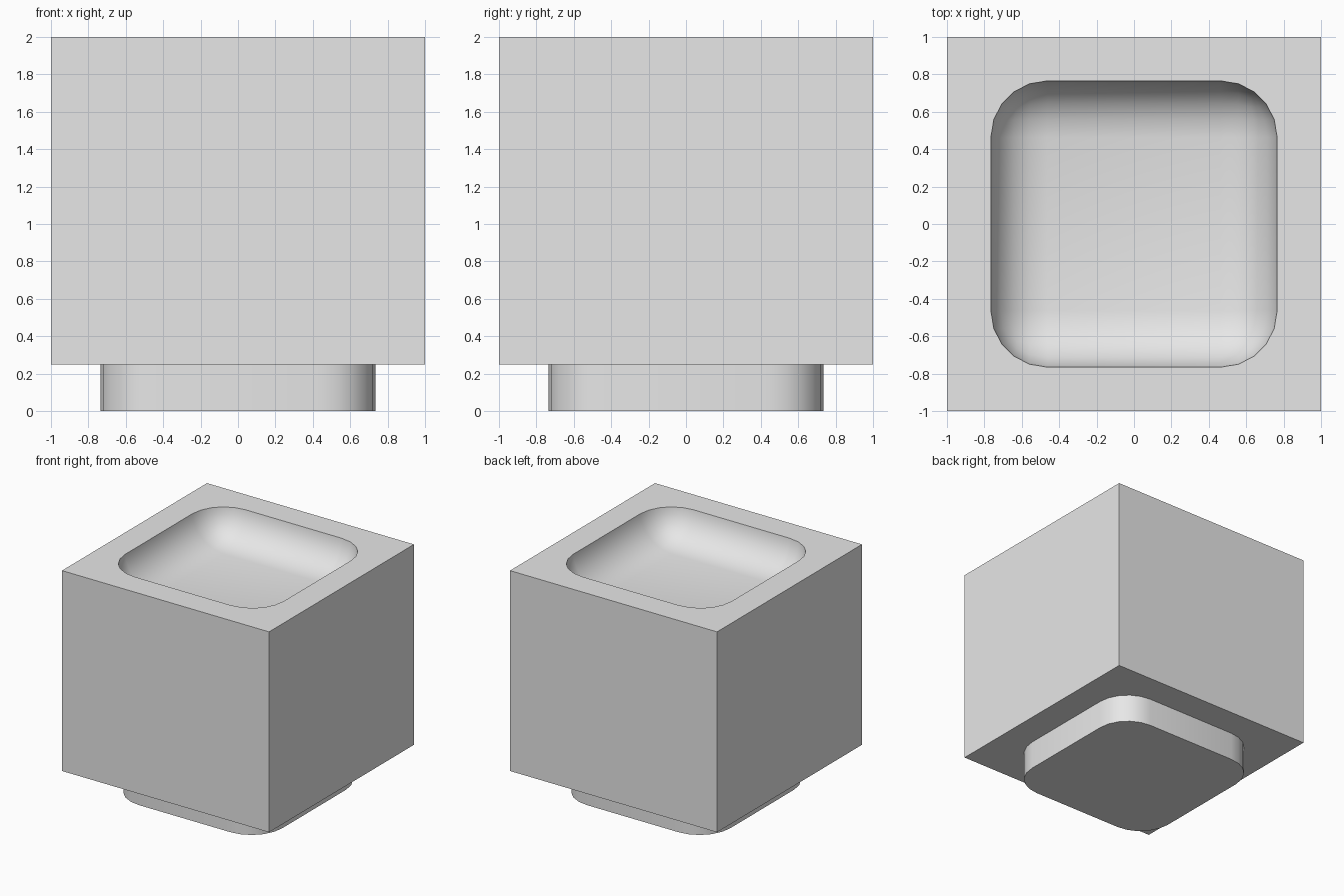
import bpy, bmesh, math
from mathutils import Matrix

default = bpy.data.objects.get("Cube")
if default:
    bpy.data.objects.remove(default, do_unlink=True)

# Single plain grey
grey = bpy.data.materials.new("light_grey")
grey.use_nodes = True
COLOUR = (0.8, 0.8, 0.8, 1)
grey.diffuse_color = COLOUR
grey.node_tree.nodes["Principled BSDF"].inputs["Base Color"].default_value = COLOUR


def make_box(name, half, bottom, top, radius=0, upright_only=False):
    """Square box, with either its upright edges or all its edges rounded."""
    bm = bmesh.new()
    size = (2 * half, 2 * half, top - bottom)
    bmesh.ops.create_cube(bm, size=1, matrix=Matrix.Diagonal((*size, 1)))
    bmesh.ops.translate(bm, verts=bm.verts, vec=(0, 0, (bottom + top) / 2))
    if radius:
        edges = [e for e in bm.edges if not upright_only
                 or abs(e.verts[0].co.z - e.verts[1].co.z) > 0.01]
        bmesh.ops.bevel(bm, geom=edges, offset=radius, segments=5,
                        profile=0.5, affect='EDGES')
    mesh = bpy.data.meshes.new(name)
    bm.to_mesh(mesh)
    bm.free()
    mesh.materials.append(grey)
    obj = bpy.data.objects.new(name, mesh)
    bpy.context.collection.objects.link(obj)
    return obj


def activate(obj):
    bpy.ops.object.select_all(action='DESELECT')
    obj.select_set(True)
    bpy.context.view_layer.objects.active = obj


# Main block, foot plinth and the rounded form that hollows the top
block = make_box("block", 1.0, 0.25, 2.0)
foot = make_box("foot", 0.735, 0.0, 0.28, 0.295, upright_only=True)
cutter = make_box("basin_cutter", 0.772, 1.73, 3.274, 0.309)
cutter.hide_render = True

# Carve the shallow basin
carve = block.modifiers.new("basin", 'BOOLEAN')
carve.operation = 'DIFFERENCE'
carve.solver = 'EXACT'
carve.object = cutter
activate(block)
bpy.ops.object.modifier_apply(modifier=carve.name)
bpy.data.objects.remove(cutter, do_unlink=True)

# Smooth rounded walls, crisp rims
for part in (block, foot):
    activate(part)
    bpy.ops.object.shade_smooth_by_angle(angle=math.radians(30))
